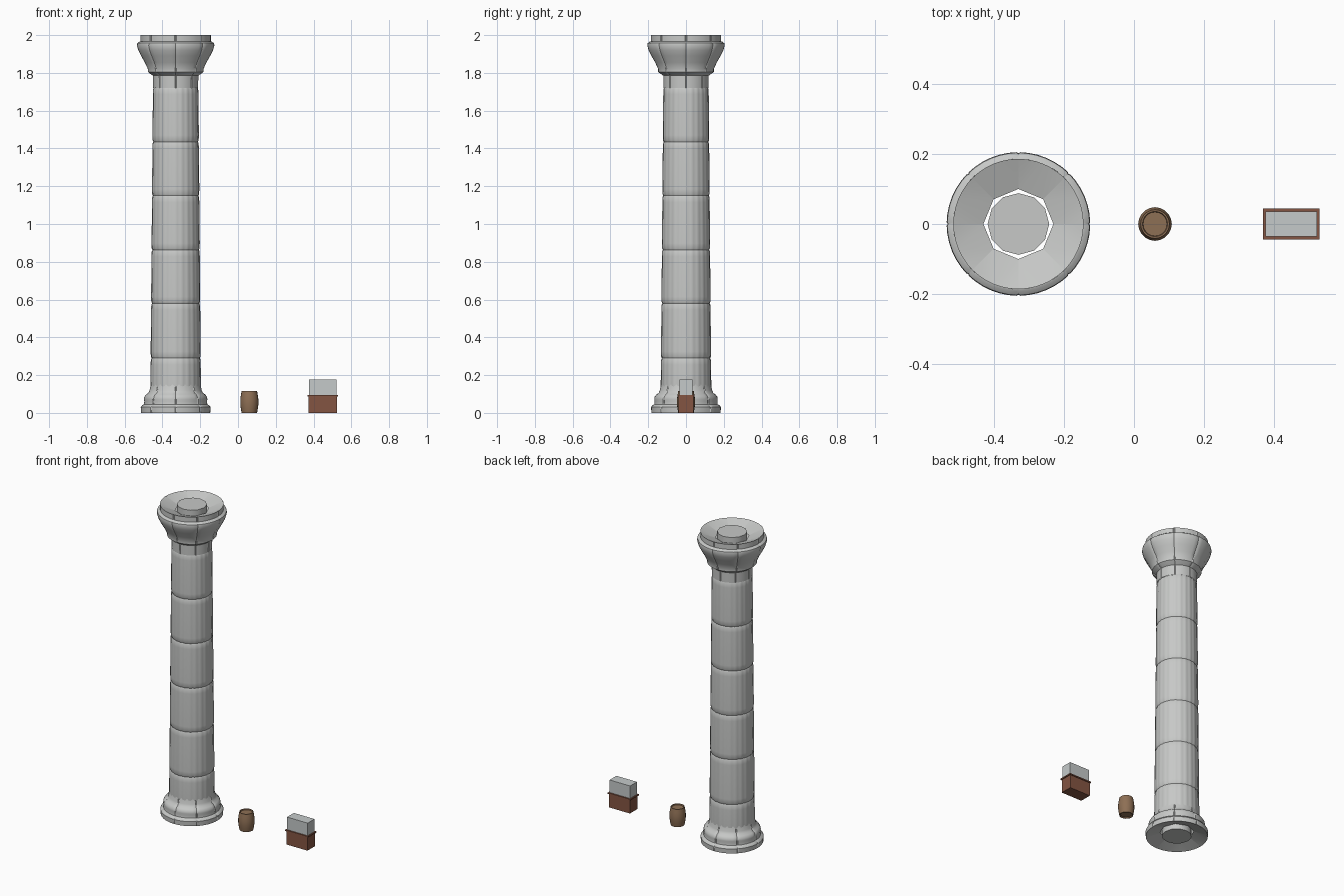
import bpy, bmesh, math

cube = bpy.data.objects.get("Cube")
if cube:
    bpy.data.objects.remove(cube, do_unlink=True)


def material(name, rgb):
    m = bpy.data.materials.new(name)
    m.use_nodes = True
    m.diffuse_color = (*rgb, 1)
    m.node_tree.nodes["Principled BSDF"].inputs["Base Color"].default_value = (*rgb, 1)
    return m


STONE = material("pale stone", (0.57, 0.58, 0.57))
GLASS = material("grey glass", (0.56, 0.59, 0.59))
OAK = material("oak brown", (0.27, 0.16, 0.09))
MAHOGANY = material("red brown wood", (0.23, 0.09, 0.055))


def finish(name, bm, mat, location, smooth=None):
    mesh = bpy.data.meshes.new(name)
    bm.to_mesh(mesh)
    bm.free()
    obj = bpy.data.objects.new(name, mesh)
    bpy.context.collection.objects.link(obj)
    obj.location = location
    mesh.materials.append(mat)
    if smooth:
        bpy.ops.object.select_all(action='DESELECT')
        obj.select_set(True)
        bpy.context.view_layer.objects.active = obj
        bpy.ops.object.shade_smooth_by_angle(angle=math.radians(smooth))
    return obj


def lathe(name, profile, angles, mat, location, relief=None, smooth=35, caps=False):
    """Spin (radius, height) points; relief(angle) trims the radius."""
    bm = bmesh.new()
    rings = []
    for r, z in profile:
        ring = []
        for a in angles:
            q = r - (relief(a) if relief else 0)
            ring.append(bm.verts.new((q * math.cos(a), q * math.sin(a), z)))
        rings.append(ring)
    n = len(angles)
    for low, high in zip(rings, rings[1:]):
        for i in range(n):
            j = (i + 1) % n
            bm.faces.new((low[i], low[j], high[j], high[i]))
    if caps:
        bm.faces.new(rings[0][::-1])
        bm.faces.new(rings[-1])
    return finish(name, bm, mat, location, smooth)


def box(name, size, z, mat, x):
    bm = bmesh.new()
    bmesh.ops.create_cube(bm, size=1)
    bmesh.ops.scale(bm, vec=size, verts=bm.verts)
    return finish(name, bm, mat, (x, 0, z + size[2] / 2))


def even(n):
    return [math.tau * i / n for i in range(n)]


COLUMN = (-0.33, 0, 0)
EIGHTH = math.tau / 8

# Angles for eight stone wedges, with a narrow seam between neighbours
wedge_angles = [k * EIGHTH + math.radians(d) for k in range(8)
                for d in (0, 1.5, 8, 15, 22.5, 30, 37, 43.5)]


def seam(a):
    d = abs((a + EIGHTH / 2) % EIGHTH - EIGHTH / 2)
    return 0.003 if d < 0.01 else 0


def flutes(a):
    return 0.0025 * (1 - abs(math.cos(12 * a)))


# Base mouldings and capital
base = [(0.183, 0), (0.185, 0.03), (0.178, 0.04), (0.168, 0.045),
        (0.166, 0.06), (0.168, 0.072), (0.166, 0.085), (0.157, 0.097),
        (0.145, 0.105), (0.138, 0.12), (0.132, 0.15)]
lathe("column_base", base, wedge_angles, STONE, COLUMN, seam)
capital = [(0.119, 1.72), (0.12, 1.785), (0.137, 1.797), (0.147, 1.805),
           (0.147, 1.82), (0.163, 1.855), (0.183, 1.89), (0.198, 1.92),
           (0.205, 1.945), (0.203, 1.957), (0.192, 1.965), (0.186, 1.967),
           (0.186, 2.0)]
lathe("column_capital", capital, wedge_angles, STONE, COLUMN, seam)

# Fluted drums with softened joints
joints = [0.11, 0.29, 0.58, 0.863, 1.15, 1.435, 1.722]
for i, (z0, z1) in enumerate(zip(joints, joints[1:])):
    r0, r1 = 0.135 - 0.0085 * z0, 0.135 - 0.0085 * z1
    drum = [(r0 - 0.005, z0), (r0 - 0.001, z0 + 0.008), (r0, z0 + 0.035),
            (r1, z1 - 0.035), (r1 - 0.001, z1 - 0.008), (r1 - 0.005, z1)]
    lathe(f"column_drum_{i + 1}", drum, even(96), STONE, COLUMN, flutes)

# Sloping wedge faces on both ends, open around the core
for name, loop in (("capital_top", [(0.186, 2.0), (0.1, 1.965)]),
                   ("base_underside", [(0.1, 0.03), (0.183, 0)])):
    bm = bmesh.new()
    for k in range(8):
        a, b = k * EIGHTH, (k + 1) * EIGHTH
        (r0, z0), (r1, z1) = loop

        def arc(r, z, steps):
            return [bm.verts.new((r * math.cos(a + (b - a) * s / steps),
                                  r * math.sin(a + (b - a) * s / steps), z))
                    for s in range(steps + 1)]
        if r0 > r1:
            bm.faces.new(arc(r0, z0, 6) + arc(r1, z1, 1)[::-1])
        else:
            bm.faces.new(arc(r0, z0, 1) + arc(r1, z1, 6)[::-1])
    bmesh.ops.triangulate(bm, faces=bm.faces[:])
    finish(name, bm, STONE, COLUMN, 30)

# Inner core
lathe("column_core", [(0.088, 0.002), (0.088, 1.998)], even(12), STONE, COLUMN,
      caps=True)

# Barrel with recessed ends
barrel = [(0.034, 0.006), (0.036, 0), (0.041, 0), (0.045, 0.022), (0.048, 0.045),
          (0.048, 0.07), (0.045, 0.093), (0.041, 0.115), (0.036, 0.115),
          (0.034, 0.109)]
lathe("barrel", barrel, even(20), OAK, (0.06, 0, 0), caps=True)

# Display case
CASE_X = 0.449
box("case_cabinet", (0.15, 0.078, 0.088), 0, MAHOGANY, CASE_X)
box("case_rim", (0.162, 0.088, 0.008), 0.087, MAHOGANY, CASE_X)
box("case_glass", (0.147, 0.07, 0.081), 0.095, GLASS, CASE_X)
